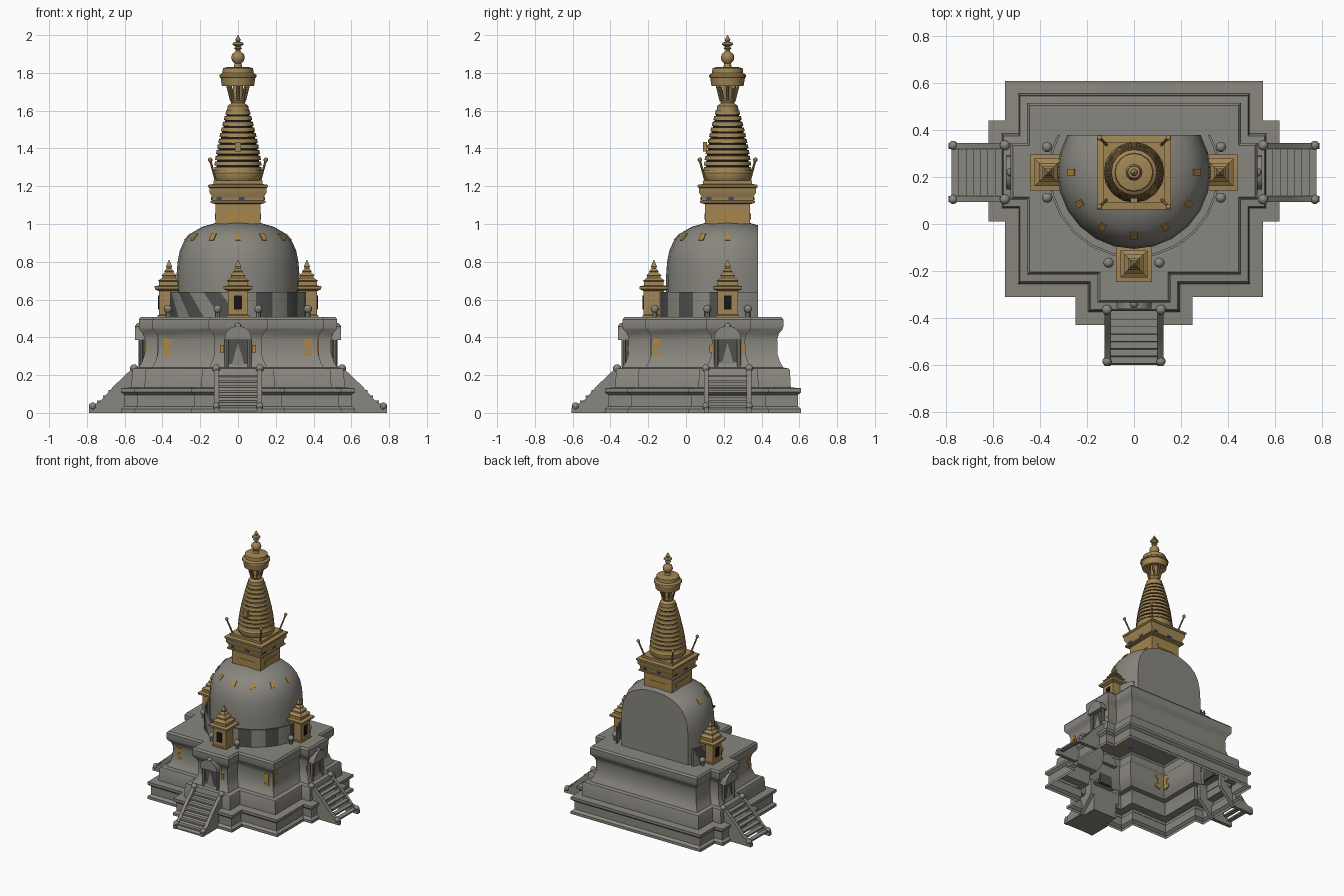
import bpy, bmesh, math
from mathutils import Matrix, Vector

if "Cube" in bpy.data.objects:
    bpy.data.objects.remove(bpy.data.objects["Cube"], do_unlink=True)


def material(name, rgb):
    m = bpy.data.materials.new(name)
    m.use_nodes = True
    m.diffuse_color = (*rgb, 1)
    bsdf = next(n for n in m.node_tree.nodes if n.type == "BSDF_PRINCIPLED")
    bsdf.inputs["Base Color"].default_value = (*rgb, 1)
    return m


STONE = material("grey stone", (0.25, 0.24, 0.21))
DARK = material("dark stone", (0.08, 0.08, 0.075))
GOLD = material("gold", (0.36, 0.24, 0.09))
ORANGE = material("orange paint", (0.42, 0.24, 0.05))
BLACK = material("black", (0.008, 0.008, 0.008))
BLUE = material("blue paint", (0.03, 0.06, 0.35))

AXIS = Vector((0, 0.22, 0))          # vertical axis of the tower


def finish(name, bm, mats, matrix=None):
    """Turn a bmesh into an object, keeping edges over 35 degrees sharp."""
    if matrix is not None:
        bm.transform(matrix)
    bmesh.ops.recalc_face_normals(bm, faces=bm.faces)
    for f in bm.faces:
        f.smooth = True
    for e in bm.edges:
        e.smooth = len(e.link_faces) == 2 and e.calc_face_angle(0) < math.radians(35)
    me = bpy.data.meshes.new(name)
    bm.to_mesh(me)
    bm.free()
    for m in mats:
        me.materials.append(m)
    ob = bpy.data.objects.new(name, me)
    bpy.context.collection.objects.link(ob)
    return ob


def loft(rings, bottom=True, top=True, band=lambda i: 0):
    """Bridge a list of equal closed rings; band gives the material of each strip."""
    bm = bmesh.new()
    rows = [[bm.verts.new(p) for p in r] for r in rings]
    n = len(rows[0])
    for i, (a, b) in enumerate(zip(rows, rows[1:])):
        for k in range(n):
            f = bm.faces.new((a[k], a[(k + 1) % n], b[(k + 1) % n], b[k]))
            f.material_index = band(i)
    if bottom:
        bm.faces.new(rows[0][::-1])
    if top:
        bm.faces.new(rows[-1])
    return bm


def lathe(profile, segs=16, at=AXIS, **kw):
    """Revolve (radius, height) points; four segments give a square block."""
    turn, grow = (math.pi / 4, math.sqrt(2)) if segs == 4 else (0, 1)
    angles = [turn - math.pi / 2 + math.tau * k / segs for k in range(segs)]
    return loft([[(at[0] + r * grow * math.cos(a), at[1] + r * grow * math.sin(a), z)
                  for a in angles] for r, z in profile], **kw)


def box(name, centre, size, mat, matrix=Matrix()):
    bm = bmesh.new()
    bmesh.ops.create_cube(bm, size=1, matrix=Matrix.Translation(centre) @ Matrix.Diagonal((*size, 1)))
    return finish(name, bm, [mat], matrix)


def ball(name, centre, r, mat, matrix=Matrix()):
    bm = bmesh.new()
    bmesh.ops.create_uvsphere(bm, u_segments=10, v_segments=8, radius=r, matrix=Matrix.Translation(centre))
    return finish(name, bm, [mat], matrix)


def rod(name, p, q, r, mat, matrix=Matrix()):
    p, q = Vector(p), Vector(q)
    d = q - p
    place = Matrix.Translation((p + q) / 2) @ d.to_track_quat("Z", "Y").to_matrix().to_4x4()
    bm = bmesh.new()
    bmesh.ops.create_cone(bm, cap_ends=True, segments=8, radius1=r, radius2=r, depth=d.length, matrix=place)
    return finish(name, bm, [mat], matrix)


def slab(name, outline, axis, lo, hi, mat, matrix=Matrix()):
    """Extrude a 2D outline along x or y."""
    put = (lambda a, z, t: (t, a, z)) if axis == "x" else (lambda a, z, t: (a, t, z))
    return finish(name, loft([[put(a, z, t) for a, z in outline] for t in (lo, hi)]), [mat], matrix)


# Stepped terrace with a projecting bay on the front and both sides
def terrace_ring(d, z):
    half = [(0.25 - d, d - 0.43), (0.25 - d, d - 0.31), (0.55 - d, d - 0.31), (0.55 - d, 0.01 + d),
            (0.62 - d, 0.01 + d), (0.62 - d, 0.44 - d), (0.55 - d, 0.44 - d), (0.55 - d, 0.61 - d)]
    return [(x, y, z) for x, y in half] + [(-x, y, z) for x, y in reversed(half)]


terrace = [(0, 0), (0, 0.02), (0.018, 0.035), (0.018, 0.095), (0, 0.11), (0, 0.13), (0.055, 0.135),
           (0.06, 0.225), (0.065, 0.235), (0.095, 0.24), (0.112, 0.27), (0.125, 0.31), (0.127, 0.39),
           (0.118, 0.42), (0.1, 0.44), (0.095, 0.455), (0.095, 0.495), (0.105, 0.508)]
finish("terrace", loft([terrace_ring(d, z) for d, z in terrace], bottom=False), [STONE])


# Dome, sliced flat at the back
def slice_back(bm, fill):
    cut = bmesh.ops.bisect_plane(bm, geom=bm.verts[:] + bm.edges[:] + bm.faces[:],
                                 plane_co=(0, 0.38, 0), plane_no=(0, 1, 0), clear_outer=True)
    if fill:
        edges = [g for g in cut["geom_cut"] if isinstance(g, bmesh.types.BMEdge)]
        bmesh.ops.contextual_create(bm, geom=edges)
    return bm


dome = [(0.325, 0.508), (0.326, 0.72), (0.32, 0.8), (0.308, 0.86), (0.285, 0.91),
        (0.25, 0.95), (0.19, 0.985), (0.12, 1.005)]
finish("dome", slice_back(lathe(dome, 24), True), [STONE])
for k in range(-3, 4):
    turn = Matrix.Translation(AXIS) @ Matrix.Rotation(k * math.pi / 6, 4, "Z")
    tilt = Matrix.Translation((0, -0.267, 0.93)) @ Matrix.Rotation(math.radians(-41), 4, "X")
    box("dome_mark", (0, 0, 0), (0.028, 0.009, 0.045), ORANGE, turn @ tilt)

# Patterned parapet around the dome
parapet = slice_back(lathe([(0.355, 0.508), (0.365, 0.508), (0.365, 0.64), (0.355, 0.64), (0.355, 0.508)],
                           24, bottom=False, top=False), False)
bmesh.ops.triangulate(parapet, faces=parapet.faces[:])
for i, f in enumerate(parapet.faces):
    f.material_index = 1 if i % 2 and abs(f.normal.z) < 0.5 else 0
finish("parapet", parapet, [STONE, DARK])

# Square neck, flared cornice and painted eyes
neck = [(0.12, 1.0), (0.12, 1.105), (0.146, 1.112), (0.146, 1.122), (0.138, 1.125), (0.138, 1.145),
        (0.15, 1.165), (0.152, 1.19), (0.158, 1.195), (0.158, 1.207), (0.13, 1.212), (0.13, 1.23)]
finish("square_neck", lathe(neck, 4), [GOLD])
for side in range(4):
    face = Matrix.Translation(AXIS) @ Matrix.Rotation(side * math.pi / 2, 4, "Z")
    for x in (-0.1, 0.02):
        box("eye", (x, -0.139, 1.135), (0.03, 0.006, 0.014), BLUE, face)
    box("neck_band", (0, -0.12, 1.04), (0.14, 0.006, 0.03), ORANGE, face)
    rod("corner_pole", (0.115, -0.115, 1.22), (0.145, -0.145, 1.33), 0.006, GOLD, face)
    ball("pole_tip", (0.147, -0.147, 1.34), 0.012, GOLD, face)

# Ringed spire: gold discs over recessed black gaps
finish("spire_foot", lathe([(0.115, 1.225), (0.13, 1.25), (0.13, 1.27), (0.118, 1.285)]), [GOLD])
spire = []
RINGS = 11
for i in range(RINGS):
    z = 1.28 + 0.03 * i
    r = 0.128 - 0.07 * (i / RINGS) ** 1.4
    spire += [(r, z), (r - 0.004, z + 0.021), (r - 0.014, z + 0.022), (r - 0.014, z + 0.03)]
finish("ringed_spire", lathe(spire, 20, band=lambda i: 1 if i % 4 == 2 else 0), [GOLD, BLACK])
box("spire_plaque", (0, 0.1, 1.41), (0.03, 0.02, 0.05), GOLD)

# Capital, struts, canopy and finial
finish("capital", lathe([(0.058, 1.6), (0.055, 1.625), (0.035, 1.64), (0.042, 1.655), (0.03, 1.665),
                         (0.025, 1.78)], 12), [GOLD])
for k in range(8):
    c, s = math.cos(k * math.pi / 4), math.sin(k * math.pi / 4)
    rod("canopy_strut", (0.035 * c, 0.22 + 0.035 * s, 1.65), (0.06 * c, 0.22 + 0.06 * s, 1.75), 0.007, GOLD)
finish("canopy", lathe([(0.06, 1.75), (0.085, 1.73), (0.092, 1.775), (0.099, 1.778), (0.097, 1.79), (0.082, 1.8),
                        (0.08, 1.825), (0.06, 1.83), (0.02, 1.832)]), [GOLD])
finish("finial", lathe([(0.022, 1.83), (0.018, 1.85), (0.032, 1.865), (0.036, 1.883), (0.03, 1.9), (0.012, 1.915),
                        (0.012, 1.925), (0.022, 1.93), (0.012, 1.938), (0.03, 1.95), (0.026, 1.96),
                        (0.01, 1.965), (0.015, 1.975), (0.001, 2.0)], 12), [GOLD])

# Small shrines with stepped roofs and a dark door
shrine = [(0.06, 0.508), (0.06, 0.515), (0.054, 0.52), (0.054, 0.645), (0.075, 0.655), (0.077, 0.67), (0.052, 0.675),
          (0.052, 0.695), (0.058, 0.7), (0.036, 0.715), (0.036, 0.725), (0.04, 0.728), (0.022, 0.745),
          (0.025, 0.75), (0.012, 0.765), (0.016, 0.775), (0.002, 0.81)]

# Each approach: stair, balustrades, portal, shrine and urns, laid out facing -y
for name, angle, out in (("front", 0, 0.035), ("left", 90, 0), ("right", -90, 0)):
    face = (Matrix.Translation(AXIS) @ Matrix.Rotation(math.radians(angle), 4, "Z")
            @ Matrix.Translation((0, -out, 0)))
    finish(name + "_shrine", lathe(shrine, 4, at=(0, 0.035 - 0.39 if out else -0.365)), [GOLD], face)
    y = -0.41 if out else -0.419
    box(name + "_shrine_door", (0, y, 0.585), (0.04, 0.008, 0.075), BLACK, face)
    for s in (-1, 1):
        x, y = 0.108 * s, -0.35 if out else -0.37
        rod(name + "_urn_stem", (x, y, 0.5), (x, y, 0.545), 0.013, STONE, face)
        ball(name + "_urn", (x, y, 0.55), 0.022, STONE, face)
        # balustrade with rounded newels
        rail = [(-0.5, 0.12), (-0.5, 0.235), (-0.56, 0.235), (-0.66, 0.14), (-0.73, 0.06), (-0.775, 0.04),
                (-0.79, 0.025), (-0.79, 0), (-0.62, 0)]
        slab(name + "_balustrade", rail, "x", s * 0.113 - 0.013, s * 0.113 + 0.013, STONE, face)
        ball(name + "_newel", (s * 0.115, -0.55, 0.235), 0.022, STONE, face)
        ball(name + "_foot_newel", (s * 0.115, -0.77, 0.035), 0.02, STONE, face)
        rod(name + "_portal_column", (s * 0.06, -0.515, 0.235), (s * 0.06, -0.515, 0.39), 0.011, STONE, face)
        box(name + "_portal_mark", (s * 0.085, -0.494, 0.34), (0.02, 0.008, 0.04), ORANGE, face)
    if out:
        slab("front_ramp", [(-0.5, 0.2), (-0.56, 0.2), (-0.785, 0.01), (-0.785, 0), (-0.5, 0)],
             "x", -0.1, 0.1, STONE, face)
    for i in range(7):
        box(name + "_tread", (0, -0.575 - 0.031 * i, 0.195 - 0.027 * i), (0.2, 0.034, 0.012), STONE, face)
    # arched portal hood above a dark niche
    arch = [(0.07 * math.cos(a), 0.4 + 0.06 * math.sin(a)) for a in (math.pi * k / 10 for k in range(11))]
    slab(name + "_portal_hood", [(-0.074, 0.385), (0.074, 0.385)] + arch, "y", -0.545, -0.46, STONE, face)
    ball(name + "_portal_crest", (0, -0.525, 0.458), 0.018, STONE, face)
    box(name + "_niche_panel", (0, -0.5, 0.31), (0.1, 0.02, 0.15), DARK, face)
    slab(name + "_niche_relief", [(-0.035, 0.25), (0.035, 0.25), (0, 0.37)], "y", -0.515, -0.51, STONE, face)

# Painted ornaments on the terrace walls
for s in (-1, 1):
    for dx, z, h in ((0, 0.34, 0.11), (0.02, 0.375, 0.025), (0.02, 0.305, 0.025)):
        box("wall_mark", (s * (0.38 - dx), -0.184, z), (0.022, 0.008, h), ORANGE)
        box("wall_mark", (s * 0.424, dx - 0.16, z), (0.008, 0.022, h), ORANGE)
